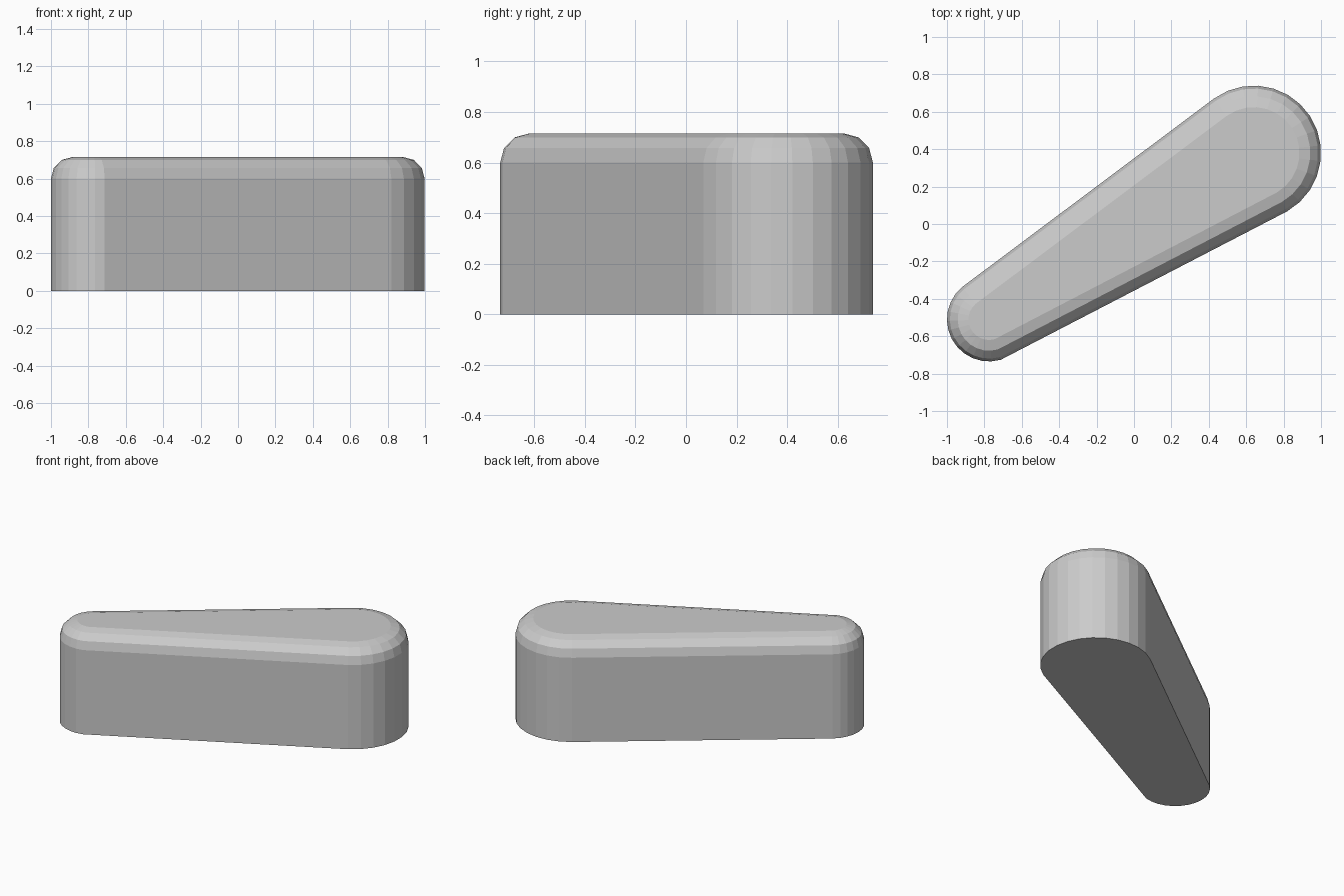
import bpy, bmesh
from math import sin, cos, radians

if "Cube" in bpy.data.objects:
    bpy.data.objects.remove(bpy.data.objects["Cube"])

HEIGHT, ROUND, STEPS = 0.715, 0.115, 3
# Rounded ends: centre x, centre y, radius, start angle, end angle, segments
ENDS = [(0.64, 0.38, 0.36, -60, 126, 14),
        (-0.775, -0.51, 0.225, 130, 286, 12)]


def outline(inset):
    """Teardrop outline made of two arcs joined by straight sides."""
    pts = []
    for cx, cy, r, a0, a1, n in ENDS:
        for i in range(n + 1):
            a = radians(a0 + (a1 - a0) * i / n)
            pts.append((cx + (r - inset) * cos(a), cy + (r - inset) * sin(a)))
    return pts


# Levels: base, then the quarter-round top edge
levels = [(0, 0)]
for i in range(STEPS + 1):
    a = radians(90 * i / STEPS)
    levels.append((ROUND * (1 - cos(a)), HEIGHT - ROUND + ROUND * sin(a)))

# Tapered block with flat base and rounded top edge
bm = bmesh.new()
rings = [[bm.verts.new((x, y, z)) for x, y in outline(inset)] for inset, z in levels]
bm.faces.new(rings[0][::-1])
bm.faces.new(rings[-1])
for low, high in zip(rings, rings[1:]):
    n = len(low)
    for i in range(n):
        j = (i + 1) % n
        bm.faces.new((low[i], low[j], high[j], high[i]))
bmesh.ops.recalc_face_normals(bm, faces=bm.faces)
mesh = bpy.data.meshes.new("tapered_block")
bm.to_mesh(mesh)
bm.free()
block = bpy.data.objects.new("tapered_block", mesh)
bpy.context.collection.objects.link(block)
